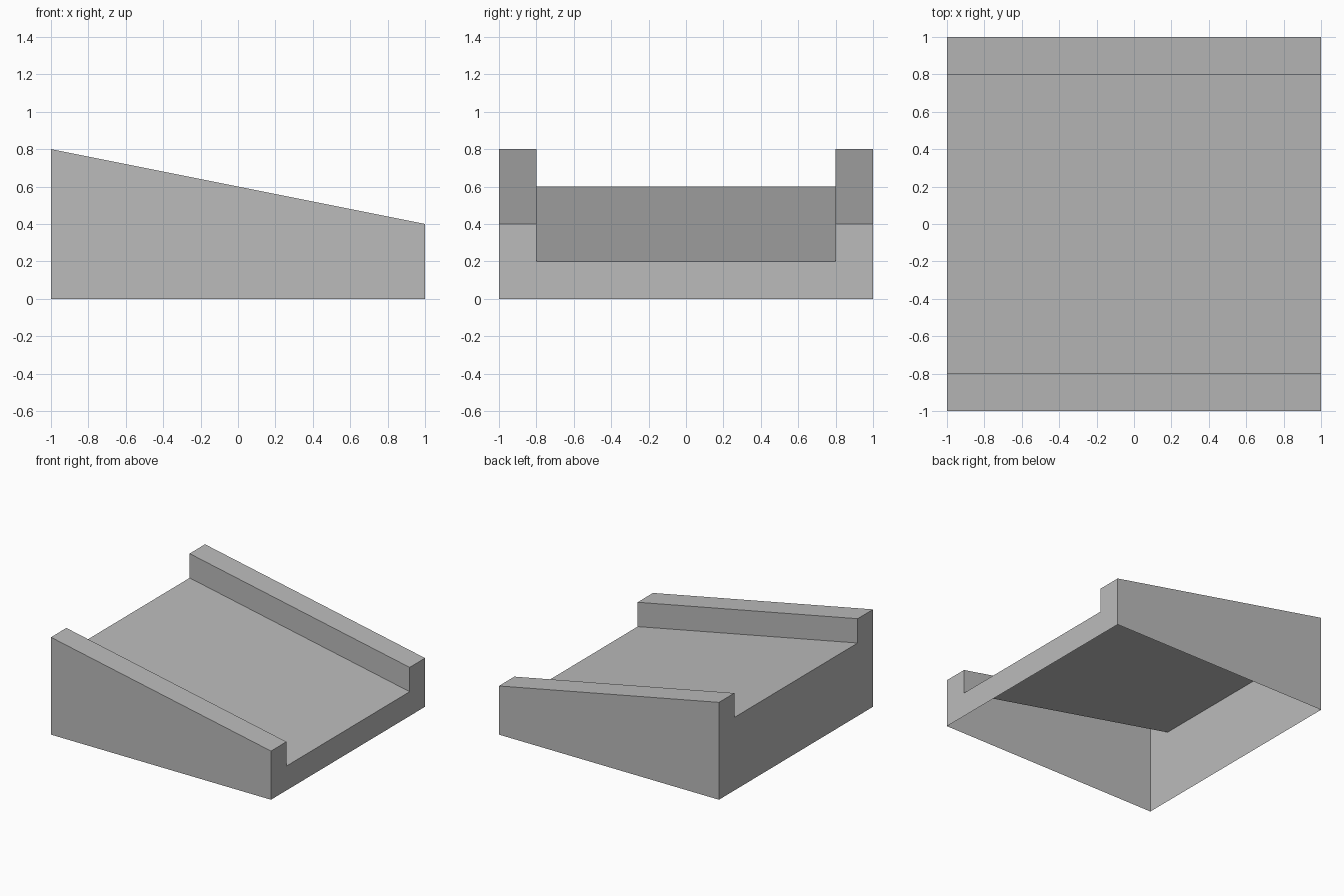
import bpy
import bmesh

cube = bpy.data.objects.get("Cube")
if cube:
    bpy.data.objects.remove(cube, do_unlink=True)

# Single grey material
grey = bpy.data.materials.new("grey")
grey.use_nodes = True
GREY = (0.5, 0.5, 0.5, 1)
grey.diffuse_color = GREY
grey.node_tree.nodes["Principled BSDF"].inputs["Base Color"].default_value = GREY

RAIL_Y = 0.8      # inner face of the side rails
DEPTH = 0.2       # depth of the channel below the rail tops


def end_profile(bm, x, top):
    """Channel outline at one end, running from front foot to back foot."""
    half = [(-1, 0), (-1, top), (-RAIL_Y, top), (-RAIL_Y, top - DEPTH)]
    outline = half + [(-y, z) for y, z in reversed(half)]
    return [bm.verts.new((x, y, z)) for y, z in outline]


# Sloped channel: a thin shell, open underneath
bm = bmesh.new()
high = end_profile(bm, -1, 0.8)
low = end_profile(bm, 1, 0.4)

# Side walls, rail tops, rail inner faces and sloped floor
for i in range(len(high) - 1):
    bm.faces.new((high[i], low[i], low[i + 1], high[i + 1]))

# End walls
bm.faces.new(high)
bm.faces.new(list(reversed(low)))
bm.normal_update()

mesh = bpy.data.meshes.new("sloped_channel")
bm.to_mesh(mesh)
bm.free()
mesh.materials.append(grey)
channel = bpy.data.objects.new("sloped_channel", mesh)
bpy.context.collection.objects.link(channel)
